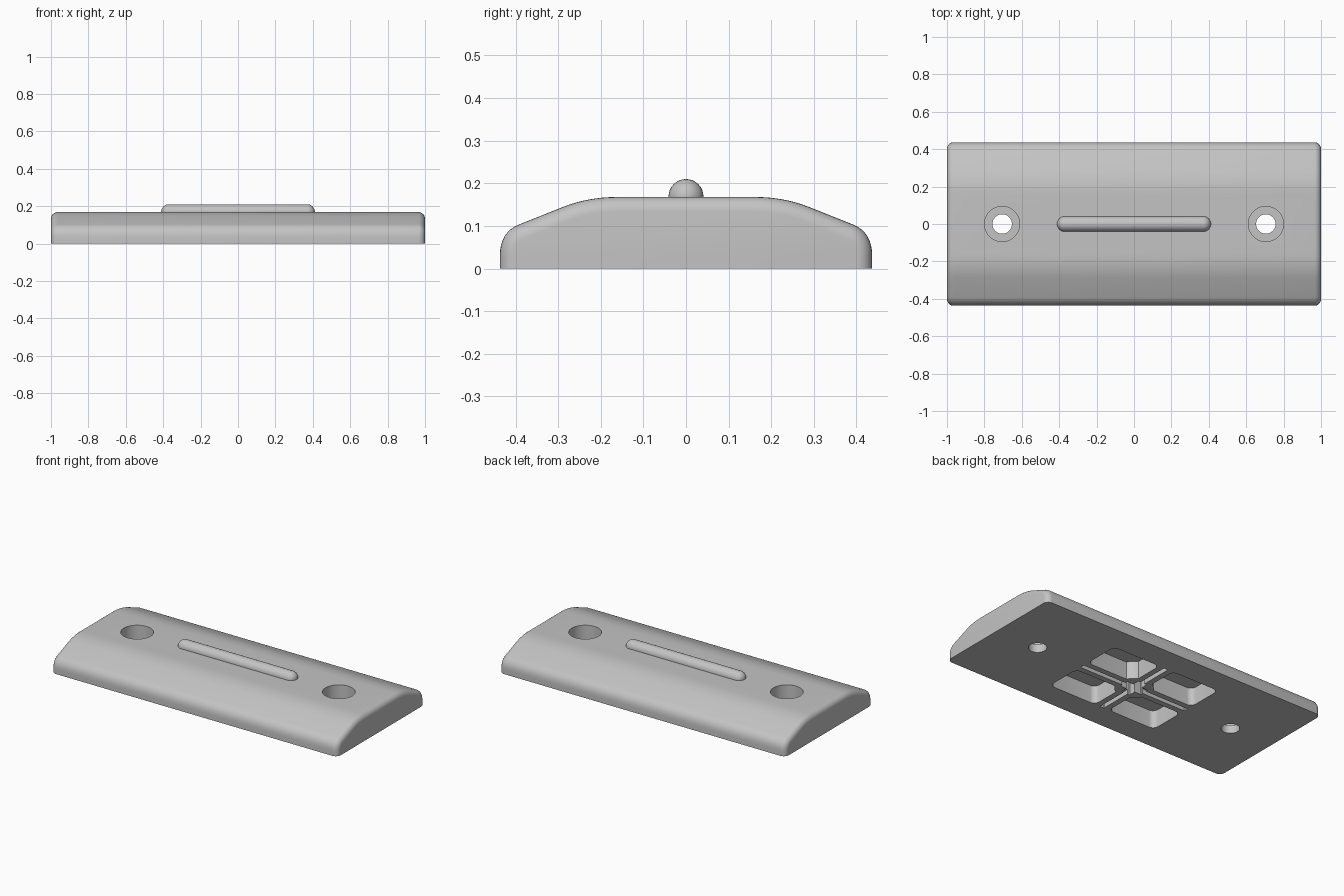
import bpy, bmesh, math
from mathutils import Vector

cube = bpy.data.objects.get("Cube")
if cube:
    bpy.data.objects.remove(cube)

grey = bpy.data.materials.new("plain_grey")
grey.use_nodes = True
colour = (0.55, 0.55, 0.55, 1)
grey.diffuse_color = colour
grey.node_tree.nodes["Principled BSDF"].inputs["Base Color"].default_value = colour


def finish(name, bm):
    bmesh.ops.recalc_face_normals(bm, faces=bm.faces)
    mesh = bpy.data.meshes.new(name)
    bm.to_mesh(mesh)
    bm.free()
    ob = bpy.data.objects.new(name, mesh)
    bpy.context.collection.objects.link(ob)
    mesh.materials.append(grey)
    return ob


def loft(name, rings):
    bm = bmesh.new()
    loops = [[bm.verts.new(p) for p in ring] for ring in rings]
    n = len(loops[0])
    for a, b in zip(loops, loops[1:]):
        for i in range(n):
            bm.faces.new((a[i], a[(i + 1) % n], b[(i + 1) % n], b[i]))
    bm.faces.new(loops[0])
    bm.faces.new(loops[-1])
    return finish(name, bm)


def prism(name, outline, z0, z1):
    return loft(name, [[(x, y, z) for x, y in outline] for z in (z0, z1)])


def disc(cx, r, n=48):
    return [(cx + r * math.cos(math.tau * i / n), r * math.sin(math.tau * i / n)) for i in range(n)]


def rounded(cx, cy, hx, hy, r, n=6):
    pts = []
    for q, (sx, sy) in enumerate(((1, 1), (-1, 1), (-1, -1), (1, -1))):
        for i in range(n + 1):
            a = math.pi / 2 * (q + i / n)
            pts.append((cx + sx * (hx - r) + r * math.cos(a), cy + sy * (hy - r) + r * math.sin(a)))
    return pts


def boolean(ob, tool, operation="DIFFERENCE"):
    mod = ob.modifiers.new(operation.title(), "BOOLEAN")
    mod.object, mod.operation, mod.solver = tool, operation, "EXACT"
    bpy.context.view_layer.objects.active = ob
    bpy.ops.object.modifier_apply(modifier=mod.name)
    bpy.data.objects.remove(tool)


# Half cross-section: upright side, rounded shoulder, slope, rounded crown
def bezier(a, b, c, n=8):
    a, b, c = Vector(a), Vector(b), Vector(c)
    return [a * (1 - t) ** 2 + b * 2 * t * (1 - t) + c * t * t for t in (i / n for i in range(n + 1))]


half = [Vector((0.437, 0))] + bezier((0.437, 0.03), (0.437, 0.084), (0.393, 0.103))
half += bezier((0.29, 0.144), (0.23, 0.168), (0.16, 0.168))
section = half + [Vector((-p.x, p.y)) for p in reversed(half)]


def inset(d):
    pts = []
    for i, p in enumerate(section):
        if p.y == 0:
            pts.append(Vector((p.x - math.copysign(d, p.x), 0)))
        else:
            t = (section[(i + 1) % len(section)] - section[i - 1]).normalized()
            pts.append(p + Vector((-t.y, t.x)) * d)
    return pts


# Body with rounded end rims
R = 0.035
steps = [math.pi / 2 * i / 6 for i in range(7)]
ends = [(1 - R + R * math.sin(a), R * (1 - math.cos(a))) for a in steps]
stations = [(-x, d) for x, d in reversed(ends)] + ends
body = loft("body", [[(x, p.x, p.y) for p in inset(d)] for x, d in stations])

# Counterbored screw holes
for x in (-0.705, 0.705):
    boolean(body, prism("bore", disc(x, 0.052), -0.1, 0.3))
    boolean(body, prism("counterbore", disc(x, 0.094), 0.05, 0.3))

# Four underside chambers, leaving a cross of ribs with a round hub
chambers = None
for sx in (-1, 1):
    for sy in (-1, 1):
        cell = prism("chamber", rounded(sx * 0.215, sy * 0.165, 0.165, 0.115, 0.035), -0.05, 0.11)
        boolean(cell, prism("hub", disc(0, 0.11, 32), -0.1, 0.2))
        boolean(body, cell)

# Narrow grooves along the ribs and a deep cross recess in the hub
for hx, hy, top in ((0.38, 0.014, 0.03), (0.014, 0.28, 0.03), (0.075, 0.03, 0.11), (0.03, 0.075, 0.11)):
    boolean(body, prism("groove", rounded(0, 0, hx, hy, 0.004, 1), -0.05, top))

# Raised bar with domed ends
r, reach, n = 0.041, 0.411, 32
caps = [(reach - r + r * math.sin(a), r * math.cos(a)) for a in (math.pi / 2 * i / 8 for i in range(8))]
caps.append((reach, 0.002))
path = [(-x, w) for x, w in reversed(caps)] + caps
ridge = loft("raised_bar", [[(x, w * math.cos(math.tau * i / n), 0.169 + w * math.sin(math.tau * i / n))
                             for i in range(n)] for x, w in path])
boolean(body, ridge, "UNION")

# Smooth shading with crisp rims
bpy.ops.object.select_all(action="DESELECT")
body.select_set(True)
bpy.context.view_layer.objects.active = body
bpy.ops.object.shade_smooth_by_angle(angle=math.radians(32))
